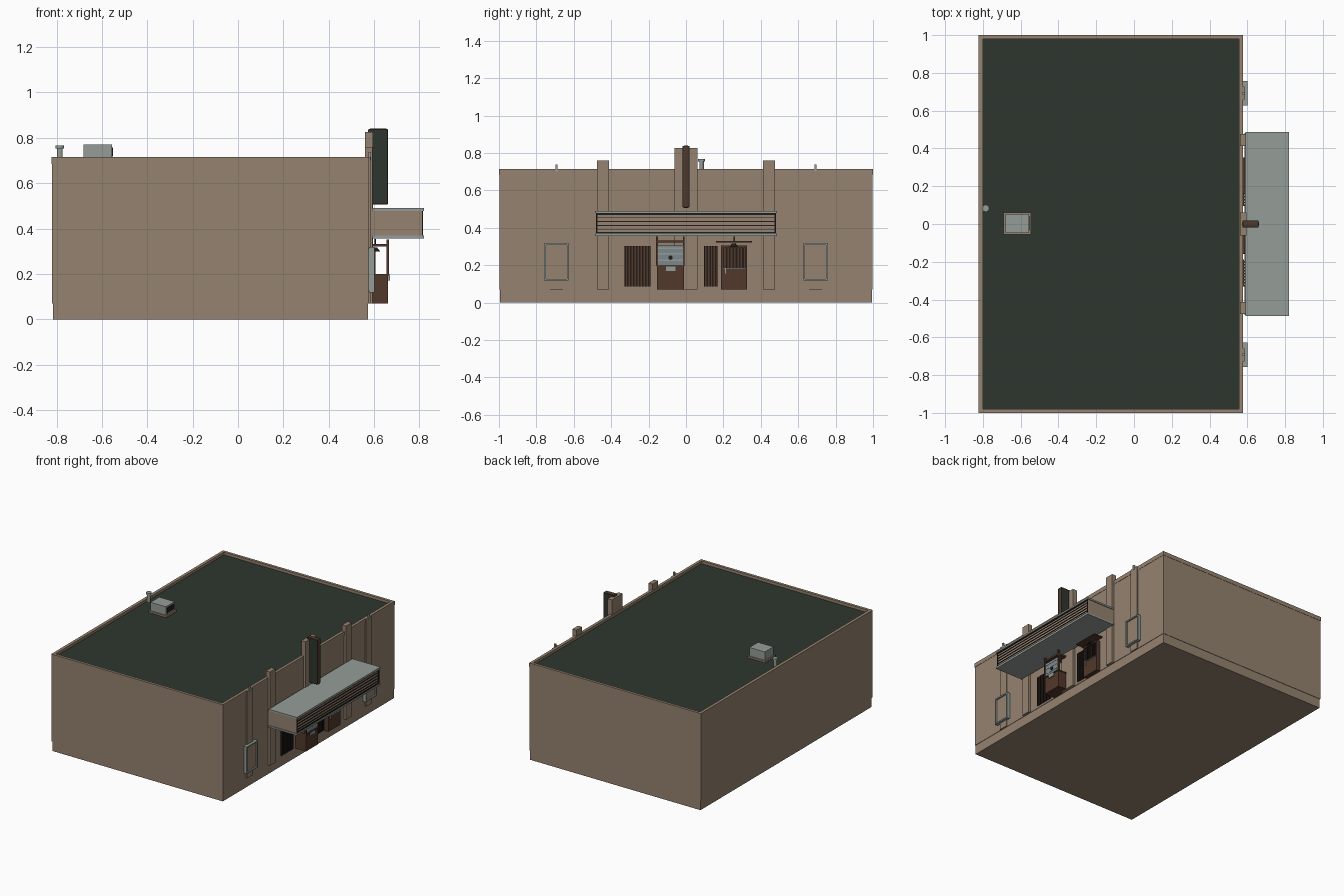
import bpy, bmesh, math

if "Cube" in bpy.data.objects:
    bpy.data.objects.remove(bpy.data.objects["Cube"])


def mat(name, col):
    m = bpy.data.materials.new(name)
    m.diffuse_color = (*col, 1)
    m.use_nodes = True
    m.node_tree.nodes["Principled BSDF"].inputs["Base Color"].default_value = m.diffuse_color
    return m


TAN = mat("tan_plaster", (0.30, 0.225, 0.163))
GREEN = mat("dark_green", (0.027, 0.036, 0.027))
GREY = mat("grey_metal", (0.30, 0.34, 0.315))
BROWN = mat("brown_wood", (0.085, 0.040, 0.025))
DARK = mat("dark_trim", (0.016, 0.012, 0.010))
GLASS = mat("window_glass", (0.20, 0.25, 0.27))


def finish(name, bm, m):
    me = bpy.data.meshes.new(name)
    bm.to_mesh(me)
    bm.free()
    me.materials.append(m)
    ob = bpy.data.objects.new(name, me)
    bpy.context.collection.objects.link(ob)
    return ob


def box(name, m, x, y, z, bevel=0):
    """Box from (min, max) ranges on each axis."""
    bm = bmesh.new()
    bmesh.ops.create_cube(bm, size=1)
    for v in bm.verts:
        v.co = [r[0] if c < 0 else r[1] for c, r in zip(v.co, (x, y, z))]
    ob = finish(name, bm, m)
    if bevel:
        b = ob.modifiers.new("bevel", 'BEVEL')
        b.width = bevel
        b.segments = 2
    return ob


def cyl(name, m, loc, r1, r2, h, axis='Z', n=12):
    bm = bmesh.new()
    bmesh.ops.create_cone(bm, cap_ends=True, segments=n, radius1=r1, radius2=r2, depth=h)
    ob = finish(name, bm, m)
    ob.location = loc
    if axis == 'X':
        ob.rotation_euler.y = math.pi / 2
    return ob


def frame(name, m, x, y, z, t):
    """Rectangular frame facing +x, bar thickness t."""
    box(name + "_left", m, x, (y[0], y[0] + t), z)
    box(name + "_right", m, x, (y[1] - t, y[1]), z)
    box(name + "_bottom", m, x, (y[0] + t, y[1] - t), (z[0], z[0] + t))
    box(name + "_top", m, x, (y[0] + t, y[1] - t), (z[1] - t, z[1]))


# main hall, plinth and recessed roof
box("plinth", TAN, (-0.815, 0.573), (-0.995, 0.995), (0, 0.07))
box("hall_walls", TAN, (-0.82, 0.576), (-0.998, 0.998), (0.07, 0.69))
box("roof_deck", GREEN, (-0.80, 0.557), (-0.98, 0.98), (0.69, 0.695))
for s, n in ((1, "back"), (-1, "front")):
    ys = sorted((s * 0.98, s * 1.0))
    box("parapet_" + n, TAN, (-0.822, 0.578), ys, (0.685, 0.715))
box("parapet_left", TAN, (-0.822, -0.80), (-0.98, 0.98), (0.685, 0.715))
box("parapet_right", TAN, (0.557, 0.578), (-0.98, 0.98), (0.685, 0.715))

# facade pilasters and poster cases, mirrored about y = 0
box("centre_pilaster", TAN, (0.56, 0.595), (-0.062, 0.062), (0.07, 0.825))
for s in (-1, 1):
    n = "a" if s < 0 else "b"
    span = lambda a, b: sorted((s * a, s * b))
    box("pilaster_" + n, TAN, (0.56, 0.593), span(0.412, 0.476), (0.07, 0.76))
    box("thin_pilaster_" + n, TAN, (0.57, 0.584), span(0.658, 0.727), (0.07, 0.715))
    box("pilaster_pin_" + n, GREY, (0.575, 0.587), span(0.686, 0.699), (0.70, 0.737))
    box("poster_panel_" + n, TAN, (0.576, 0.592), span(0.635, 0.752), (0.125, 0.312))
    frame("poster_frame_" + n, GREY, (0.578, 0.602), span(0.628, 0.758), (0.118, 0.318), 0.009)

# marquee canopy
MY = 0.487
box("marquee_top", GREY, (0.59, 0.82), (-MY, MY), (0.478, 0.49))
box("marquee_bottom", GREY, (0.59, 0.82), (-MY, MY), (0.357, 0.369))
box("marquee_body", TAN, (0.585, 0.812), (-MY + .006, MY - .006), (0.369, 0.478))
frame("marquee_border", DARK, (0.812, 0.816), (-MY + .006, MY - .006), (0.369, 0.478), 0.009)
for i in range(4):
    z = 0.392 + i * 0.0205
    box("marquee_rail", DARK, (0.812, 0.816), (-MY + .015, MY - .015), (z - .0025, z + .0025))

# blade sign
box("blade_edge", BROWN, (0.575, 0.662), (-0.016, 0.016), (0.505, 0.84), 0.008)
for s in (-1, 1):
    box("blade_face", GREEN, (0.574, 0.66), sorted((s * 0.012, s * 0.0185)), (0.512, 0.836))

# ticket booth with open sides
BY = (-0.155, -0.012)
box("booth_base", BROWN, (0.576, 0.662), BY, (0.07, 0.195))
box("booth_counter", BROWN, (0.576, 0.668), (BY[0] - .003, BY[1] + .003), (0.192, 0.2))
box("booth_roof", BROWN, (0.576, 0.662), BY, (0.32, 0.332))
box("booth_window", GLASS, (0.656, 0.66), BY, (0.2, 0.305))
for y in BY:
    box("booth_post", BROWN, (0.654, 0.666), (y - .005, y + .005), (0.2, 0.352))
for z in (0.225, 0.26, 0.29):
    box("window_stripe", GREY, (0.66, 0.662), (BY[0] + .005, BY[1] - .005), (z - .004, z + .004))
cyl("speaking_hole", DARK, (0.662, -0.083, 0.24), 0.012, 0.012, 0.008, 'X')
box("ticket_tray", GREY, (0.66, 0.67), (-0.108, -0.055), (0.17, 0.194))


# slatted doors either side of the booth
def slats(name, y0, y1, z0, z1, n, x=0.588):
    box(name + "_back", BROWN, (0.57, x - 0.006), (y0, y1), (z0, z1))
    step = (y1 - y0) / n
    for i in range(n):
        a = y0 + i * step
        box(name + "_slat", DARK, (x - 0.006, x), (a, a + step * 0.5), (z0, z1))


slats("left_door", -0.33, -0.187, 0.085, 0.303, 9)
slats("right_door", 0.095, 0.17, 0.085, 0.303, 5)

# entrance cabinet with slatted window, shelf canopy and lamp
CY = (0.187, 0.326)
box("entrance_base", BROWN, (0.576, 0.606), CY, (0.07, 0.185))
slats("entrance_window", CY[0] + .008, CY[1] - .008, 0.185, 0.295, 7, 0.598)
frame("entrance_frame", BROWN, (0.576, 0.606), CY, (0.175, 0.305), 0.01)
box("entrance_rail", GREY, (0.604, 0.609), (CY[0] + .01, CY[1] - .01), (0.18, 0.186))
box("door_handle", GREY, (0.605, 0.612), (0.208, 0.214), (0.155, 0.195))
box("entrance_canopy", BROWN, (0.576, 0.65), (0.16, 0.353), (0.321, 0.328))
cyl("entrance_lamp", DARK, (0.605, 0.256, 0.308), 0.022, 0.008, 0.018)
cyl("lamp_stem", DARK, (0.605, 0.256, 0.338), 0.003, 0.003, 0.03)

# rooftop air unit and vent pipe
box("air_unit_base", TAN, (-0.69, -0.545), (-0.055, 0.062), (0.695, 0.708))
box("air_unit", GREY, (-0.68, -0.555), (-0.047, 0.054), (0.708, 0.77))
box("air_unit_grille", DARK, (-0.555, -0.552), (-0.035, 0.042), (0.718, 0.758))
cyl("vent_pipe", GREY, (-0.785, 0.083, 0.728), 0.012, 0.012, 0.066)
cyl("vent_cap", GREY, (-0.785, 0.083, 0.76), 0.019, 0.019, 0.013)
